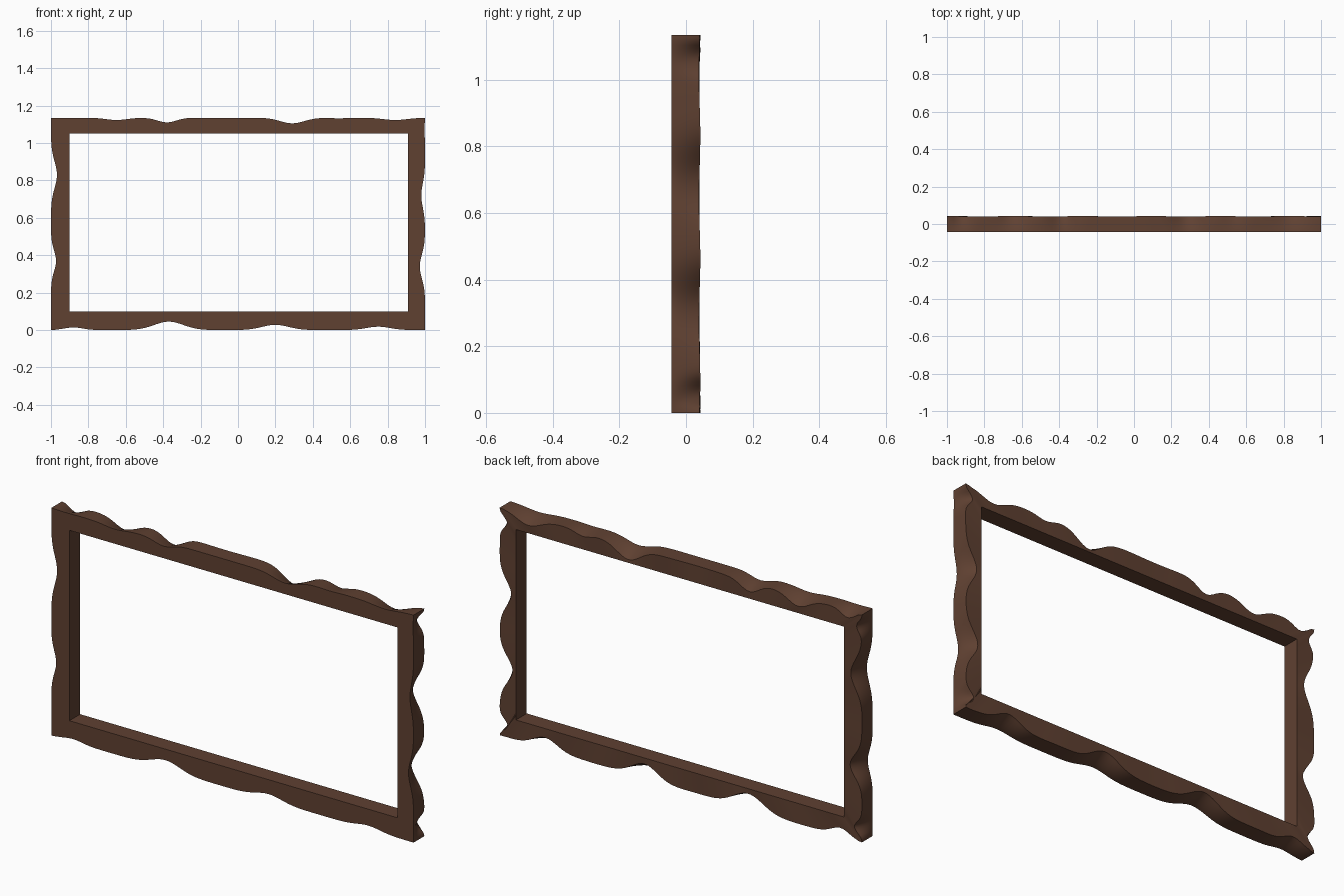
import bpy, bmesh, math

if "Cube" in bpy.data.objects:
    bpy.data.objects.remove(bpy.data.objects["Cube"])

# single brown wood colour
wood = bpy.data.materials.new("dark brown wood")
wood.diffuse_color = (0.115, 0.052, 0.031, 1)
wood.use_nodes = True
wood.node_tree.nodes["Principled BSDF"].inputs["Base Color"].default_value = wood.diffuse_color

X0, X1, Z0, Z1 = -1.0, 1.0, 0.0, 1.135        # outer rectangle
IX0, IX1, IZ0, IZ1 = -0.90, 0.91, 0.10, 1.05  # opening
YF, YB = -0.044, 0.041
N, ROWS = 110, 8                              # steps along a rail, rows over its depth


def dip(dips, s, t, length):
    """Depth of the carved hollows at position s, from front (t=0) to back (t=1)."""
    total = 0.0
    for pos, width, front, back in dips:
        g = math.exp(-((s - pos) / width) ** 2)
        total += g * (front + (back - front) * t ** 1.4)
    return total


def rail(name, outer_a, outer_b, inner_a, inner_b, axis, inward, dips):
    """Mitred rail: straight inner edge, wavy live edge outside."""
    bm = bmesh.new()
    rings = []
    start, end = outer_a[axis], outer_b[axis]
    for i in range(N + 1):
        u = i / N
        o = [outer_a[k] + (outer_b[k] - outer_a[k]) * u for k in (0, 1)]
        n = [inner_a[k] + (inner_b[k] - inner_a[k]) * u for k in (0, 1)]
        fade = min(1.0, min(u, 1 - u) * (end - start) / 0.035)
        ring = [bm.verts.new((n[0], YB, n[1])), bm.verts.new((n[0], YF, n[1]))]
        for r in range(ROWS + 1):
            t = r / ROWS
            p = list(o)
            p[1 - axis] += inward * fade * dip(dips, o[axis], t, end - start)
            y = YF + (YB - YF) * t + 0.002 * t * fade * math.sin(o[axis] * 17)
            ring.append(bm.verts.new((p[0], y, p[1])))
        rings.append(ring)
    for a, b in zip(rings, rings[1:]):
        for j in range(len(a)):
            k = (j + 1) % len(a)
            bm.faces.new((a[j], a[k], b[k], b[j]))
    bmesh.ops.recalc_face_normals(bm, faces=bm.faces)
    # open tube: make sure the front faces look towards -y
    front = min(bm.faces, key=lambda f: f.calc_center_median().y)
    if front.normal.y > 0:
        bmesh.ops.reverse_faces(bm, faces=bm.faces)
    me = bpy.data.meshes.new(name)
    bm.to_mesh(me)
    bm.free()
    me.materials.append(wood)
    ob = bpy.data.objects.new(name, me)
    bpy.context.collection.objects.link(ob)
    bpy.context.view_layer.objects.active = ob
    ob.select_set(True)
    bpy.ops.object.shade_smooth_by_angle(angle=math.radians(35))
    ob.select_set(False)


# hollows: (position, width, depth at front, depth at back)
rail("top_rail", (X0, Z1), (X1, Z1), (IX0, IZ1), (IX1, IZ1), 0, -1, [
    (-0.92, 0.05, 0.002, 0.035), (-0.65, 0.08, 0.012, 0.05),
    (-0.38, 0.07, 0.025, 0.05), (0.29, 0.09, 0.03, 0.07),
    (0.54, 0.06, 0.003, 0.02), (0.84, 0.09, 0.012, 0.045)])
rail("bottom_rail", (X0, Z0), (X1, Z0), (IX0, IZ0), (IX1, IZ0), 0, 1, [
    (-0.88, 0.07, 0.014, 0.04), (-0.37, 0.11, 0.045, 0.075),
    (0.20, 0.10, 0.028, 0.07), (0.75, 0.09, 0.018, 0.055)])
rail("left_rail", (X0, Z0), (X0, Z1), (IX0, IZ0), (IX0, IZ1), 1, 1, [
    (0.07, 0.04, 0.0, 0.04), (0.37, 0.08, 0.027, 0.065),
    (0.83, 0.10, 0.032, 0.06), (1.07, 0.04, 0.0, 0.03)])
rail("right_rail", (X1, Z0), (X1, Z1), (IX1, IZ0), (IX1, IZ1), 1, -1, [
    (0.06, 0.04, 0.0, 0.045), (0.34, 0.09, 0.028, 0.07),
    (0.72, 0.09, 0.02, 0.063), (1.07, 0.04, 0.004, 0.04)])
